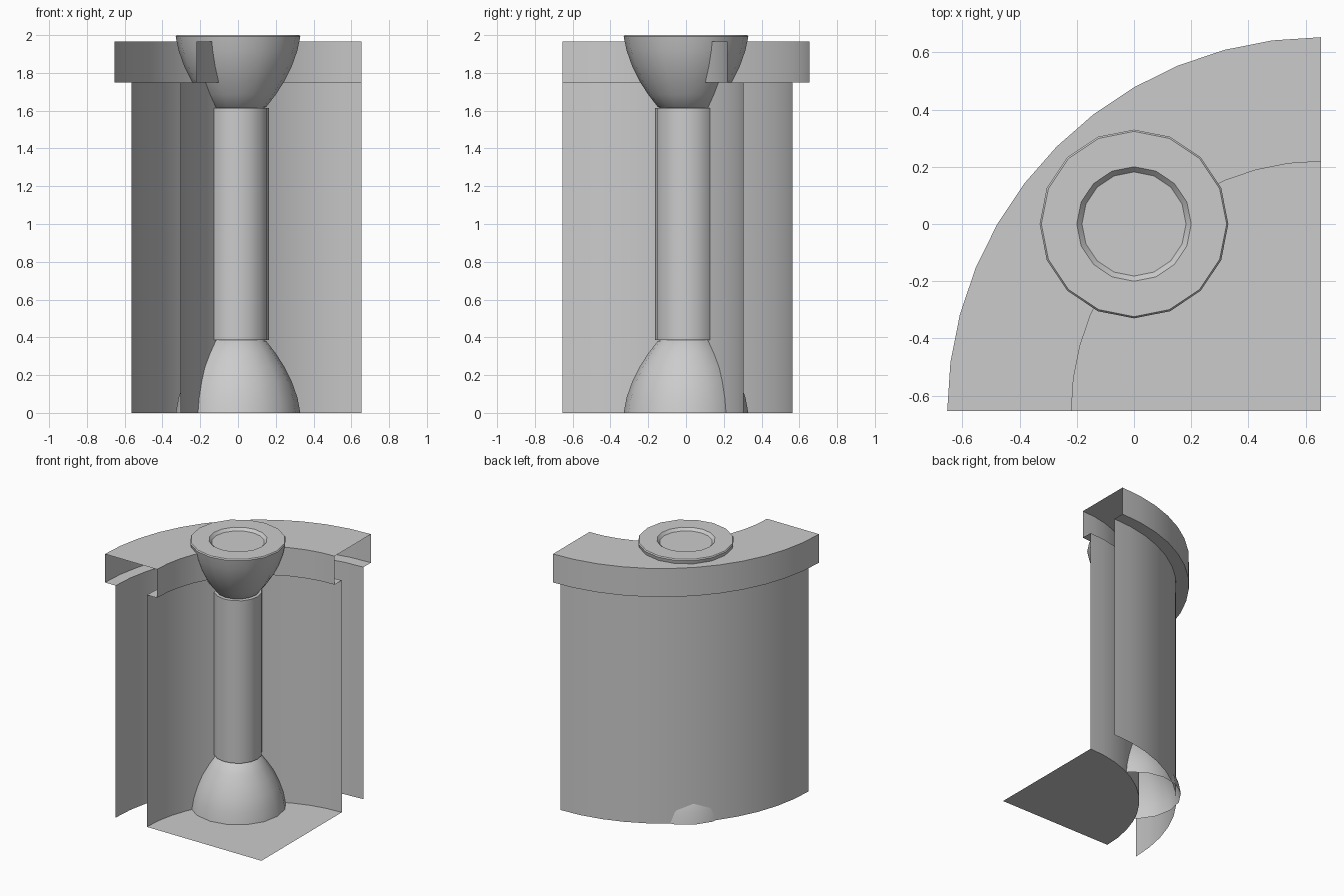
import bpy, bmesh, math

if "Cube" in bpy.data.objects:
    bpy.data.objects.remove(bpy.data.objects["Cube"])


def revolve(name, profile, centre, start, sweep, steps):
    """Sweep an open (radius, z) profile around a vertical axis."""
    bm = bmesh.new()
    rings = []
    for i in range(steps + 1):
        a = start + sweep * i / steps
        rings.append([bm.verts.new((centre[0] + r * math.cos(a),
                                    centre[1] + r * math.sin(a), z))
                      for r, z in profile])
    for a, b in zip(rings, rings[1:]):
        for j in range(len(profile) - 1):
            bm.faces.new((a[j], b[j], b[j + 1], a[j + 1]))
    # weld the seam and the points on the axis
    bmesh.ops.remove_doubles(bm, verts=bm.verts, dist=1e-5)
    bmesh.ops.dissolve_degenerate(bm, edges=bm.edges, dist=1e-6)
    me = bpy.data.meshes.new(name)
    bm.to_mesh(me)
    bm.free()
    ob = bpy.data.objects.new(name, me)
    bpy.context.collection.objects.link(ob)
    bpy.ops.object.select_all(action='DESELECT')
    ob.select_set(True)
    bpy.context.view_layer.objects.active = ob
    bpy.ops.object.shade_smooth_by_angle(angle=math.radians(30))
    return ob


# Quarter-round wall: floor, inner face, overhanging cornice, outer face (ends open)
wall = [(0, 0), (0.957, 0), (0.957, 1.75), (0.872, 1.75), (0.872, 1.965),
        (1.306, 1.965), (1.306, 1.75), (1.217, 1.75), (1.217, 0)]
revolve("corner_wall", wall, (0.653, -0.653), math.pi / 2, math.pi / 2, 12)

# Flared base, open underneath
flare = [(0.33, 0.0), (0.315, 0.08), (0.285, 0.165), (0.245, 0.245),
         (0.20, 0.315), (0.15, 0.38)]
revolve("column_base", flare + [(0.13, 0.39)], (0, 0), 0, math.tau, 16)

# Shaft
revolve("column_shaft", [(0.13, 0.387), (0.165, 0.387), (0.165, 1.613), (0.13, 1.613)],
        (0, 0), 0, math.tau, 16)

# Capital: the base flare turned over, with a fine rim and a dished top
capital = [(0.13, 1.61)] + [(r, 2 - z) for r, z in reversed(flare[1:])]
capital += [(0.33, 1.992), (0.324, 2.0), (0.20, 2.0), (0.182, 1.98), (0, 1.98)]
revolve("column_capital", capital, (0, 0), 0, math.tau, 16)
